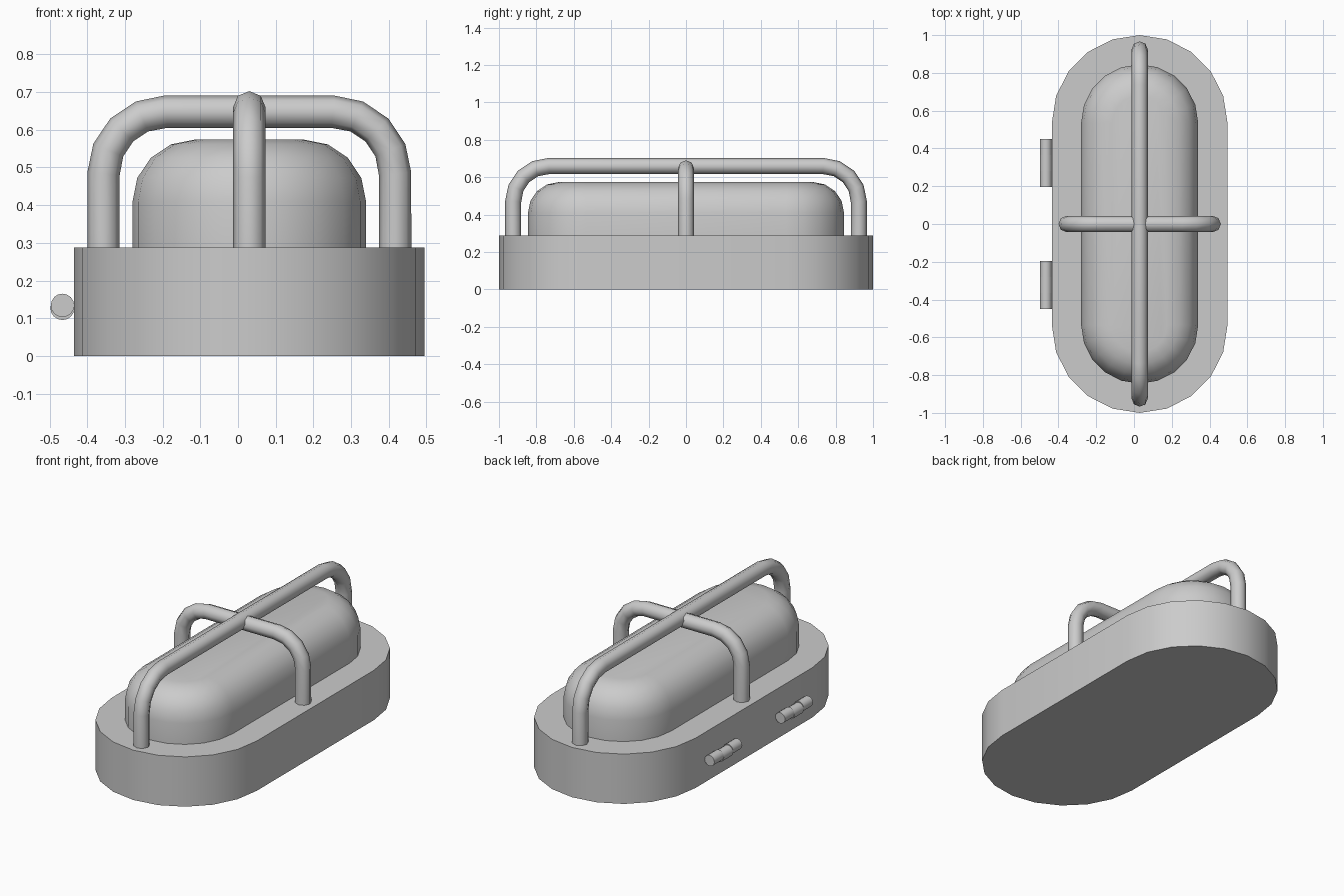
import bpy, bmesh
from math import sin, cos, pi, radians

if "Cube" in bpy.data.objects:
    bpy.data.objects.remove(bpy.data.objects["Cube"])

CX = 0.03       # centre of the lamp body in x
END = 0.535     # y of the end-arc centres
DECK = 0.288    # top of the base


def smooth(obj, angle):
    bpy.ops.object.select_all(action='DESELECT')
    obj.select_set(True)
    bpy.context.view_layer.objects.active = obj
    bpy.ops.object.shade_smooth_by_angle(angle=radians(angle))


def stadium(r, inset, z):
    """Pill outline with ten segments on each round end."""
    pts = []
    for base, cy in ((0, END), (pi, -END)):
        for i in range(11):
            a = base + pi * i / 10
            pts.append((CX + (r - inset) * cos(a), cy + (r - inset) * sin(a), z))
    return pts


def pill_solid(name, r, levels):
    bm = bmesh.new()
    rings = [[bm.verts.new(p) for p in stadium(r, inset, z)] for inset, z in levels]
    n = len(rings[0])
    for lo, hi in zip(rings, rings[1:]):
        for i in range(n):
            j = (i + 1) % n
            bm.faces.new((lo[i], lo[j], hi[j], hi[i]))
    bm.faces.new(rings[0][::-1])
    bm.faces.new(rings[-1])
    me = bpy.data.meshes.new(name)
    bm.to_mesh(me)
    bm.free()
    obj = bpy.data.objects.new(name, me)
    bpy.context.collection.objects.link(obj)
    smooth(obj, 30)


def guard_bar(name, half, top, bend, radius, along_y):
    """Round bar with two legs and rounded corners."""
    side = [(half, DECK - 0.01)]
    for i in range(5):
        a = pi / 2 * i / 4
        side.append((half - bend + bend * cos(a), top - bend + bend * sin(a)))
    path = side + [(-u, z) for u, z in reversed(side)]
    cu = bpy.data.curves.new(name, 'CURVE')
    cu.dimensions = '3D'
    cu.bevel_depth = radius
    cu.bevel_resolution = 2
    cu.use_fill_caps = True
    sp = cu.splines.new('POLY')
    sp.points.add(len(path) - 1)
    for p, (u, z) in zip(sp.points, path):
        p.co = (CX, u, z, 1) if along_y else (CX + u, 0, z, 1)
    obj = bpy.data.objects.new(name, cu)
    bpy.context.collection.objects.link(obj)
    bpy.ops.object.select_all(action='DESELECT')
    obj.select_set(True)
    bpy.context.view_layer.objects.active = obj
    bpy.ops.object.convert(target='MESH')
    smooth(bpy.context.object, 50)


# Housing base
pill_solid("base", 0.465, [(0, 0), (0, DECK)])

# Glass dome with a rounded top edge
R = 0.165
TOP = 0.574
dome = [(0, DECK - 0.01)]
for k in range(5):
    t = pi / 2 * k / 4
    dome.append((R * (1 - cos(t)), TOP - R + R * sin(t)))
pill_solid("dome", 0.31, dome)

# Guard bars
guard_bar("long_guard_bar", 0.924, 0.66, 0.19, 0.043, True)
guard_bar("cross_guard_bar", 0.387, 0.648, 0.165, 0.043, False)

# Hinges: three knuckles each, the middle one slightly lower
for tag, s in (("back", 1), ("front", -1)):
    for k in (-1, 0, 1):
        r, z = (0.032, 0.127) if k == 0 else (0.031, 0.134)
        bpy.ops.mesh.primitive_cylinder_add(
            vertices=16, radius=r, depth=0.085,
            location=(-0.466, s * 0.323 + k * 0.085, z), rotation=(pi / 2, 0, 0))
        obj = bpy.context.object
        obj.name = f"{tag}_hinge_knuckle_{k + 2}"
        smooth(obj, 30)
